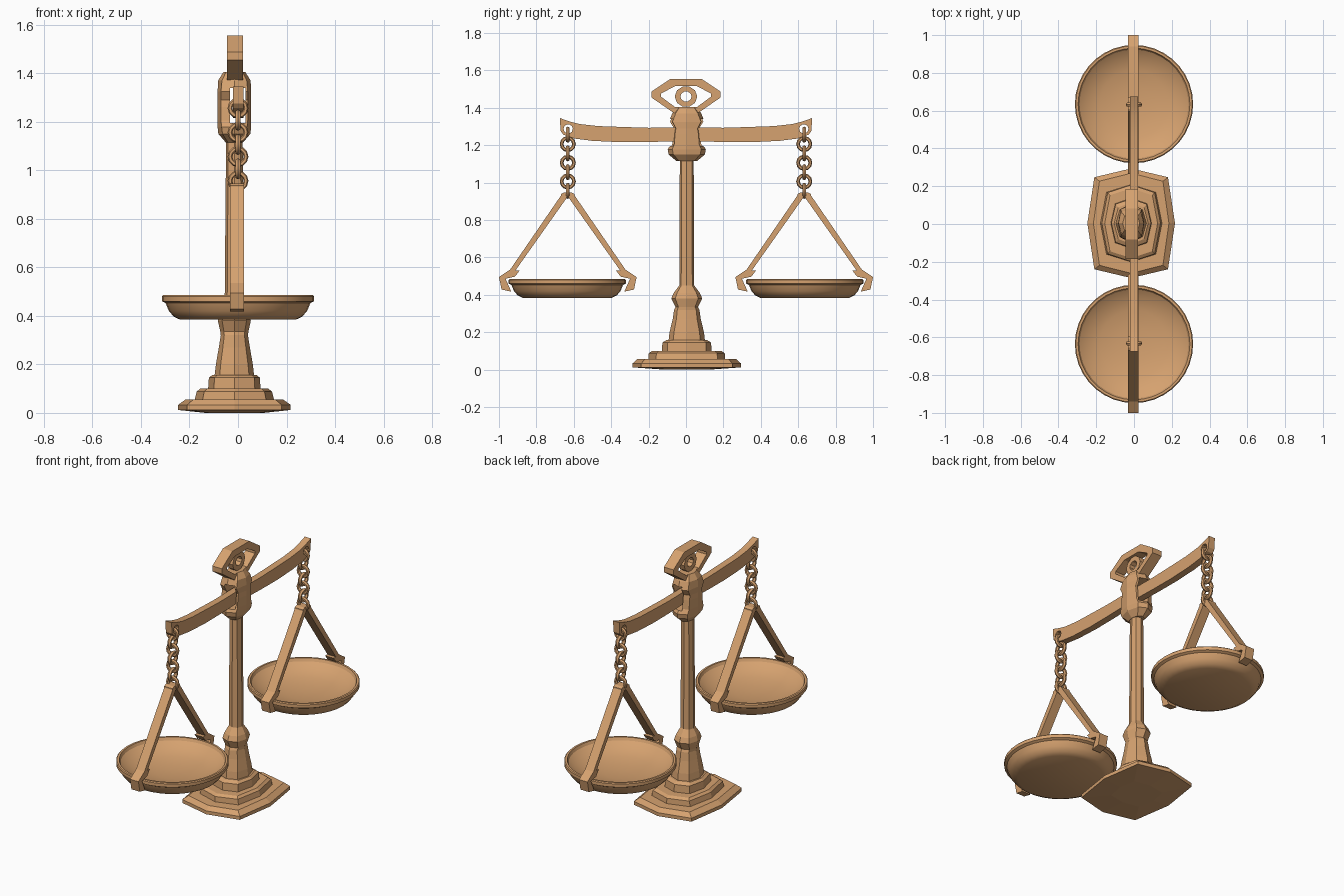
import bpy, bmesh
from math import cos, sin, pi, radians

if "Cube" in bpy.data.objects:
    bpy.data.objects.remove(bpy.data.objects["Cube"])

CX = -0.015   # centre of the stand across its depth
bronze = bpy.data.materials.new("bronze")
bronze.diffuse_color = (0.67, 0.36, 0.16, 1)
bronze.use_nodes = True
bronze.node_tree.nodes["Principled BSDF"].inputs["Base Color"].default_value = bronze.diffuse_color


def make(name, verts, faces, smooth=None):
    bm = bmesh.new()
    vs = [bm.verts.new(v) for v in verts]
    for f in faces:
        bm.faces.new([vs[i] for i in f])
    bmesh.ops.recalc_face_normals(bm, faces=bm.faces)
    me = bpy.data.meshes.new(name)
    bm.to_mesh(me)
    bm.free()
    me.materials.append(bronze)
    ob = bpy.data.objects.new(name, me)
    bpy.context.collection.objects.link(ob)
    if smooth:
        bpy.ops.object.select_all(action='DESELECT')
        ob.select_set(True)
        bpy.context.view_layer.objects.active = ob
        bpy.ops.object.shade_smooth_by_angle(angle=radians(smooth))
    return ob


def skin(name, loops, closed=False, smooth=None):
    """Join equal-sized loops; cap the ends, or close the loops into a ring."""
    n, m = len(loops[0]), len(loops)
    faces = [(r * n + i, r * n + (i + 1) % n, (r + 1) % m * n + (i + 1) % n, (r + 1) % m * n + i)
             for r in range(m if closed else m - 1) for i in range(n)]
    if not closed:
        faces += [tuple(range(n)), tuple(range((m - 1) * n, m * n))]
    return make(name, [v for l in loops for v in l], faces, smooth)


def octagon(z, hx, hy, k):
    d = [(1, 0), (k, k), (0, 1), (-k, k), (-1, 0), (-k, -k), (0, -1), (k, -k)]
    return [(CX + a * hx, b * hy + 0.004, z) for a, b in d]


def prism(name, pts, x0, x1, smooth=None):
    return skin(name, [[(x, y, z) for y, z in pts] for x in (x0, x1)], smooth=smooth)


def frame(name, outer, inner, x0, x1):
    return skin(name, [[(x, y, z) for y, z in p] for p, x in
                       ((outer, x0), (outer, x1), (inner, x1), (inner, x0))], closed=True)


def mirrored(half):
    return half + [(-y, z) for y, z in reversed(half)]


def ellipse(ry, rz, y, z, n):
    return [(y + ry * cos(2 * pi * i / n), z + rz * sin(2 * pi * i / n)) for i in range(n)]


def cut(ob, cutter):
    mod = ob.modifiers.new("cut", 'BOOLEAN')
    mod.operation, mod.object, mod.solver = 'DIFFERENCE', cutter, 'EXACT'
    bpy.context.view_layer.objects.active = ob
    bpy.ops.object.modifier_apply(modifier=mod.name)
    bpy.data.objects.remove(cutter)


# stepped base
skin("base", [octagon(*r) for r in [
    (0.0, 0.12, 0.12, 0.84), (0.012, 0.232, 0.29, 0.84), (0.033, 0.232, 0.29, 0.84),
    (0.056, 0.20, 0.265, 0.84), (0.056, 0.163, 0.205, 0.8), (0.088, 0.155, 0.203, 0.8),
    (0.10, 0.14, 0.185, 0.8), (0.10, 0.108, 0.133, 0.78), (0.145, 0.105, 0.13, 0.78),
    (0.157, 0.09, 0.11, 0.76)]])

# tapering foot, knob and shaft
skin("column", [octagon(*r) for r in [
    (0.15, 0.082, 0.098, 0.74), (0.20, 0.076, 0.092, 0.74), (0.27, 0.064, 0.075, 0.74),
    (0.32, 0.056, 0.068, 0.74), (0.335, 0.058, 0.06, 0.74), (0.38, 0.068, 0.083, 0.74),
    (0.41, 0.06, 0.07, 0.74), (0.45, 0.04, 0.04, 0.74), (1.14, 0.034, 0.037, 0.74)]])

# hub with a slot for the beam
hub = skin("hub", [octagon(*r) for r in [
    (1.115, 0.036, 0.055, 0.74), (1.15, 0.066, 0.097, 0.74), (1.178, 0.069, 0.102, 0.76),
    (1.205, 0.069, 0.083, 0.8), (1.26, 0.069, 0.078, 0.8), (1.29, 0.069, 0.072, 0.8),
    (1.325, 0.069, 0.095, 0.8), (1.37, 0.067, 0.078, 0.76), (1.405, 0.045, 0.05, 0.76)]])
cut(hub, prism("slot_cutter", [(-0.3, 1.195), (0.3, 1.195), (0.3, 1.34), (-0.3, 1.34)], -0.033, 0.03))

# finial: angular eye-shaped frame with a small ring inside
frame("finial_frame",
      mirrored([(0.082, 1.555), (0.185, 1.487), (0.185, 1.455), (0.065, 1.372)]),
      mirrored([(0.06, 1.515), (0.135, 1.475), (0.135, 1.46), (0.06, 1.405)]),
      -0.045, 0.02)
frame("finial_ring", ellipse(0.06, 0.056, 0, 1.46, 10), ellipse(0.03, 0.027, 0, 1.46, 10), -0.03, 0.006)

# curved beam with an eye at each tip
top = [(0.0, 1.295), (0.2, 1.293), (0.33, 1.297), (0.47, 1.302), (0.57, 1.313), (0.62, 1.326), (0.675, 1.345)]
low = [(0.67, 1.275), (0.655, 1.256), (0.60, 1.236), (0.5, 1.223), (0.35, 1.216), (0.2, 1.217), (0.0, 1.222)]
right = top + low
left = [(-y, z) for y, z in reversed(right[1:-1])]
beam = prism("beam", right + left, -0.02, 0.022, 25)
for s in (-1, 1):
    cut(beam, prism("eye_cutter", ellipse(0.025, 0.025, s * 0.63, 1.287, 10), -0.1, 0.1))


def link(name, y, z, sideways):
    """Chain link standing in the yz plane, or in the xz plane if sideways."""
    loops = []
    for i in range(12):
        a = 2 * pi * i / 12
        loop = []
        for j in range(6):
            b = 2 * pi * j / 6
            r, t = 0.033 + 0.010 * cos(b), 0.012 * sin(b)
            u, h = r * cos(a), z + r * sin(a)
            loop.append((u, y + t, h) if sideways else (t, y + u, h))
        loops.append(loop)
    skin(name, loops, closed=True, smooth=40)


# one side: chain, hanger and pan
PAN = [(0.238, 0.384), (0.265, 0.397), (0.285, 0.42), (0.298, 0.452), (0.313, 0.46), (0.313, 0.48),
       (0.308, 0.485), (0.296, 0.485), (0.288, 0.468), (0.25, 0.442), (0.18, 0.42), (0.09, 0.408), (0.02, 0.405)]
ARM = [(0.0, 0.93), (0.037, 0.93), (0.308, 0.535), (0.368, 0.495), (0.354, 0.428), (0.302, 0.417),
       (0.333, 0.486), (0.283, 0.497), (0.257, 0.53), (0.28, 0.53), (0.01, 0.912)]
for side, s in (("left", -1), ("right", 1)):
    y = s * 0.632
    for i in range(7):
        link(f"{side}_chain_link_{i + 1}", y, 1.256 - i * 0.05, i % 2 == 0)
    prism(f"{side}_hanger_cap",
          [(y + u, z) for u, z in mirrored([(0.037, 0.92), (0.037, 0.938), (0.022, 0.946)])],
          -0.032, 0.025)
    for end, e in (("inner", -s), ("outer", s)):
        prism(f"{side}_hanger_arm_{end}", [(y + e * u, z) for u, z in ARM], -0.032, 0.025)
    n = 36
    skin(f"{side}_pan", [[(r * cos(2 * pi * i / n), y + s * 0.003 + r * sin(2 * pi * i / n), z)
                          for i in range(n)] for r, z in PAN], smooth=28)
